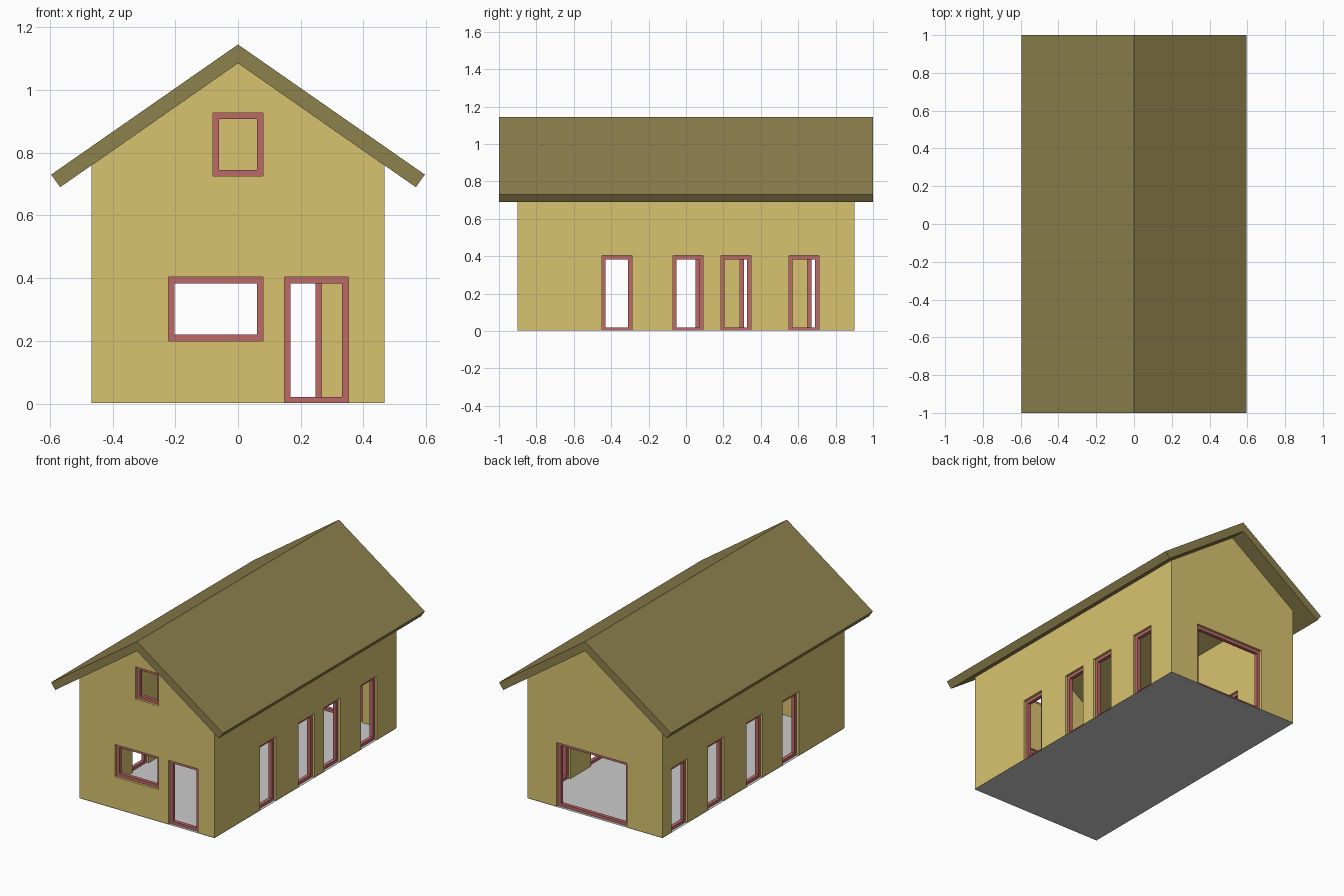
import bpy, bmesh
from mathutils import Vector

if "Cube" in bpy.data.objects:
    bpy.data.objects.remove(bpy.data.objects["Cube"])

W, L, T = 0.467, 0.9, 0.05          # half width, half length, wall thickness
H, BAR, RECESS, DEPTH = 0.403, 0.02, 0.015, 0.022
SLOPE, RIDGE = 0.697, 1.085         # underside of the roof


def material(name, rgb):
    m = bpy.data.materials.new(name)
    m.diffuse_color = (*rgb, 1)
    m.use_nodes = True
    m.node_tree.nodes["Principled BSDF"].inputs["Base Color"].default_value = m.diffuse_color
    return m


wall_mat = material("ochre_plaster", (0.69, 0.55, 0.16))
roof_mat = material("olive_roof", (0.27, 0.22, 0.073))
frame_mat = material("red_frame", (0.51, 0.14, 0.14))


def finish(name, bm, mat=None):
    bmesh.ops.recalc_face_normals(bm, faces=bm.faces[:])
    me = bpy.data.meshes.new(name)
    bm.to_mesh(me)
    bm.free()
    ob = bpy.data.objects.new(name, me)
    bpy.context.collection.objects.link(ob)
    if mat:
        me.materials.append(mat)
    return ob


def extrude_y(name, profile, y, mat=None):
    """Extrude an (x, z) profile from -y to +y."""
    bm = bmesh.new()
    f = bm.faces.new([bm.verts.new((px, -y, pz)) for px, pz in profile])
    g = bmesh.ops.extrude_face_region(bm, geom=[f])["geom"]
    bmesh.ops.translate(bm, vec=(0, 2 * y, 0),
                        verts=[v for v in g if isinstance(v, bmesh.types.BMVert)])
    return finish(name, bm, mat)


def add_box(bm, a, b):
    lo = Vector(map(min, a, b))
    hi = Vector(map(max, a, b))
    vs = bmesh.ops.create_cube(bm, size=1)["verts"]
    bmesh.ops.scale(bm, vec=hi - lo, verts=vs)
    bmesh.ops.translate(bm, vec=(lo + hi) / 2, verts=vs)


def place(side, u, depth, z):
    """Point on a wall: u along it, depth inwards from its outer face."""
    return {"front": (u, -L + depth, z), "back": (u, L - depth, z),
            "right": (W - depth, u, z), "left": (-W + depth, u, z)}[side]


def cut(ob, cutter):
    mod = ob.modifiers.new("cut", 'BOOLEAN')
    mod.operation, mod.solver, mod.object = 'DIFFERENCE', 'EXACT', cutter
    cutter.hide_render = True
    bpy.context.view_layer.objects.active = ob
    bpy.ops.object.modifier_apply(modifier=mod.name)
    bpy.data.objects.remove(cutter)


# Openings: name, wall, start, end, bottom, top
openings = [("attic_window", "front", -0.08, 0.08, 0.725, 0.927),
            ("front_window", "front", -0.222, 0.08, 0.2, H),
            ("front_door", "front", 0.148, 0.352, 0, H),
            ("terrace_door", "back", -0.222, 0.267, 0, H)]
for side, starts in (("right", (-0.45, -0.07, 0.187, 0.55)),
                     ("left", (-0.45, -0.09, 0.29, 0.65))):
    for i, s in enumerate(starts):
        openings.append((f"{side}_window_{i + 1}", side, s, s + 0.16, 0, H))

# Walls: gabled solid, hollowed out
eave = RIDGE - SLOPE * W
walls = extrude_y("walls", [(-W, 0.002), (W, 0.002), (W, eave), (0, RIDGE), (-W, eave)],
                  L, wall_mat)
cut(walls, extrude_y("cavity", [(T - W, -0.1), (W - T, -0.1), (W - T, 1.3), (T - W, 1.3)], L - T))

# Holes for windows and doors
holes = bmesh.new()
for name, side, u0, u1, z0, z1 in openings:
    add_box(holes, place(side, u0, -0.03, z0 if z0 else -0.05), place(side, u1, T + 0.03, z1))
cut(walls, finish("holes", holes))

# Recessed red frames
for name, side, u0, u1, z0, z1 in openings:
    bm = bmesh.new()
    for a0, a1, b0, b1 in ((u0, u0 + BAR, z0, z1), (u1 - BAR, u1, z0, z1),
                           (u0 + BAR, u1 - BAR, z0, z0 + BAR),
                           (u0 + BAR, u1 - BAR, z1 - BAR, z1)):
        add_box(bm, place(side, a0, RECESS, b0 or 0.002),
                place(side, a1, RECESS + DEPTH, b1))
    finish(name + "_frame", bm, frame_mat)

# Roof with overhanging eaves
extrude_y("roof", [(0, 1.145), (0.596, 0.73), (0.567, 0.69), (0, RIDGE),
                   (-0.567, 0.69), (-0.596, 0.73)], 1.0, roof_mat)

# Floor sheet
bm = bmesh.new()
bm.faces.new([bm.verts.new((sx * W, sy * L, 0))
              for sx, sy in ((-1, -1), (1, -1), (1, 1), (-1, 1))])
finish("floor", bm)
